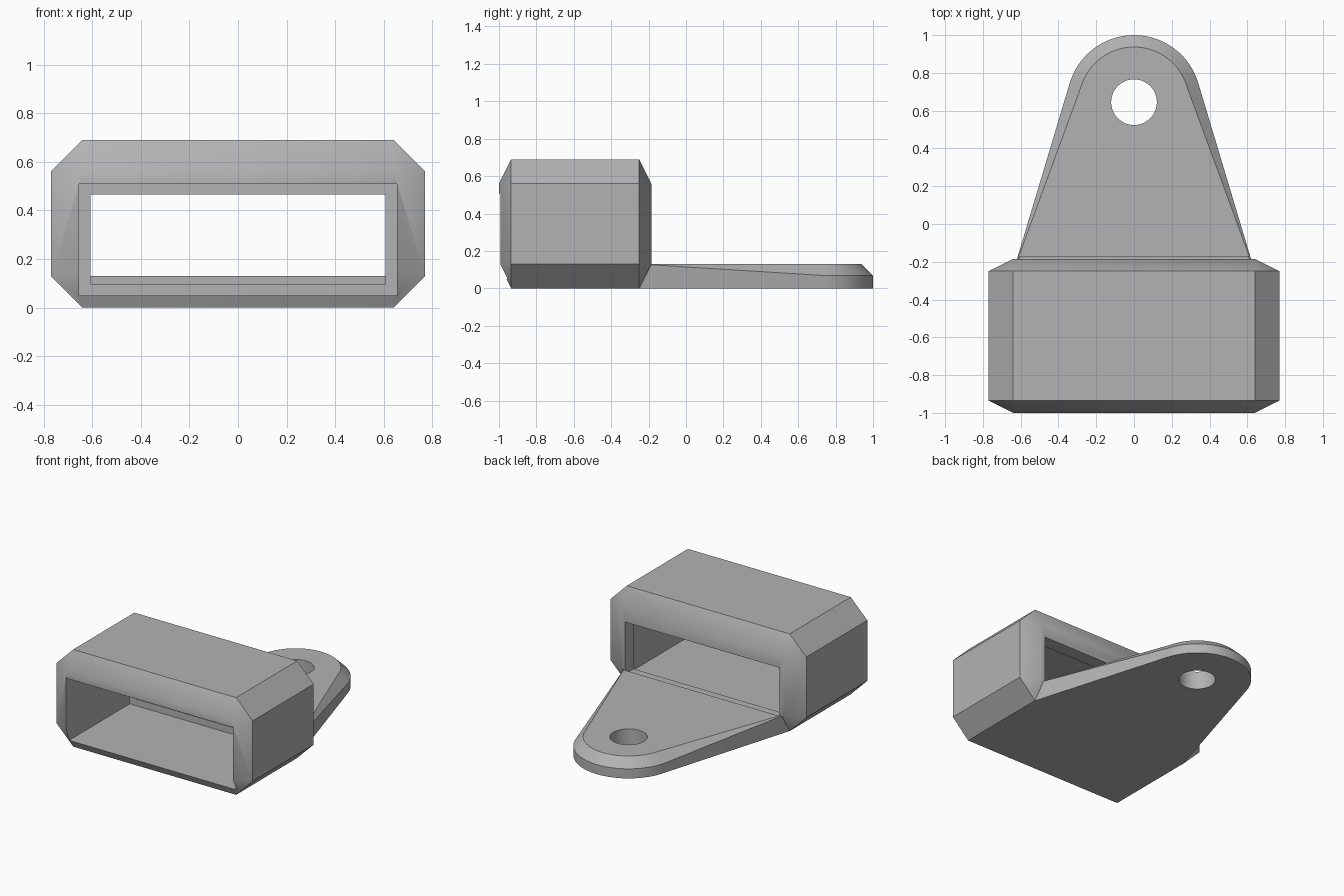
import bpy, bmesh, math
from mathutils import Matrix

cube = bpy.data.objects.get("Cube")
if cube:
    bpy.data.objects.remove(cube, do_unlink=True)

grey = bpy.data.materials.new("plain grey")
grey.use_nodes = True
colour = (0.45, 0.45, 0.45, 1)
grey.diffuse_color = colour
grey.node_tree.nodes["Principled BSDF"].inputs["Base Color"].default_value = colour


def make_object(name, bm):
    bmesh.ops.recalc_face_normals(bm, faces=bm.faces)
    mesh = bpy.data.meshes.new(name)
    bm.to_mesh(mesh)
    bm.free()
    mesh.materials.append(grey)
    obj = bpy.data.objects.new(name, mesh)
    bpy.context.collection.objects.link(obj)
    return obj


def block(name, half_width, y0, y1, z0, z1):
    bm = bmesh.new()
    bmesh.ops.create_cube(bm, size=1)
    for v in bm.verts:
        v.co = (v.co.x * 2 * half_width,
                y0 if v.co.y < 0 else y1,
                z0 if v.co.z < 0 else z1)
    return make_object(name, bm)


def combine(target, tool, operation):
    mod = target.modifiers.new(tool.name, "BOOLEAN")
    mod.operation = operation
    mod.solver = "EXACT"
    mod.object = tool
    bpy.context.view_layer.objects.active = target
    bpy.ops.object.modifier_apply(modifier=mod.name)
    bpy.data.objects.remove(tool, do_unlink=True)


# Chamfered sleeve: hull of an octagonal body and smaller rectangular ends
BODY_X, BODY_Z, CUT, MID_Z = 0.77, 0.345, 0.13, 0.345
bm = bmesh.new()
for sx in (-1, 1):
    for sz in (-1, 1):
        for y_end, y_body in ((-1, -0.935), (-0.185, -0.25)):
            for dx, dz, y in ((CUT, CUT, y_end), (0, CUT, y_body), (CUT, 0, y_body)):
                bm.verts.new((sx * (BODY_X - dx), y, MID_Z + sz * (BODY_Z - dz)))
bmesh.ops.convex_hull(bm, input=bm.verts)
bmesh.ops.dissolve_limit(bm, angle_limit=0.01, verts=bm.verts, edges=bm.edges)
bracket = make_object("bracket", bm)

# Tapered tab with a rounded tip and a chamfer that fades towards the sleeve
TIP_Y, TIP_R, RIM_R, TAB_TOP, RIM_Z = 0.645, 0.355, 0.292, 0.13, 0.068
START, STEPS = 0.288, 32
angles = [START + (math.pi - 2 * START) * i / STEPS for i in range(STEPS + 1)]


def outline(bm, radius, z, root):
    arc = [bm.verts.new((radius * math.cos(a), TIP_Y + radius * math.sin(a), z))
           for a in angles]
    return [root[1]] + arc + [root[0]]


bm = bmesh.new()
low = [bm.verts.new((s * 0.639, -0.25, 0)) for s in (-1, 1)]
high = [bm.verts.new((s * 0.639, -0.25, TAB_TOP)) for s in (-1, 1)]
bottom = outline(bm, TIP_R, 0, low)
rim = outline(bm, TIP_R, RIM_Z, high)
top = outline(bm, RIM_R, TAB_TOP, high)
bm.faces.new(bottom)
bm.faces.new(top)
bm.faces.new((low[0], low[1], high[1], high[0]))
for a, b in ((bottom, rim), (rim, top)):
    for i in range(len(a) - 1):
        corners = list(dict.fromkeys((a[i], a[i + 1], b[i + 1], b[i])))
        bm.faces.new(corners)
tab = make_object("tab", bm)
combine(bracket, tab, "UNION")

# Through opening: wide cavity, then a narrower rear mouth nicking the tab
combine(bracket, block("cavity", 0.655, -1.2, -0.28, 0.05, 0.508), "DIFFERENCE")
combine(bracket, block("rear_mouth", 0.607, -0.5, -0.172, 0.097, 0.465), "DIFFERENCE")

# Round hole in the tab
bm = bmesh.new()
bmesh.ops.create_cone(bm, cap_ends=True, segments=48, radius1=0.121, radius2=0.121,
                      depth=1, matrix=Matrix.Translation((0, TIP_Y, 0)))
combine(bracket, make_object("hole", bm), "DIFFERENCE")

# Smooth the curves, keep the creases
bpy.ops.object.select_all(action="DESELECT")
bracket.select_set(True)
bpy.context.view_layer.objects.active = bracket
bpy.ops.object.shade_smooth_by_angle(angle=math.radians(30))
